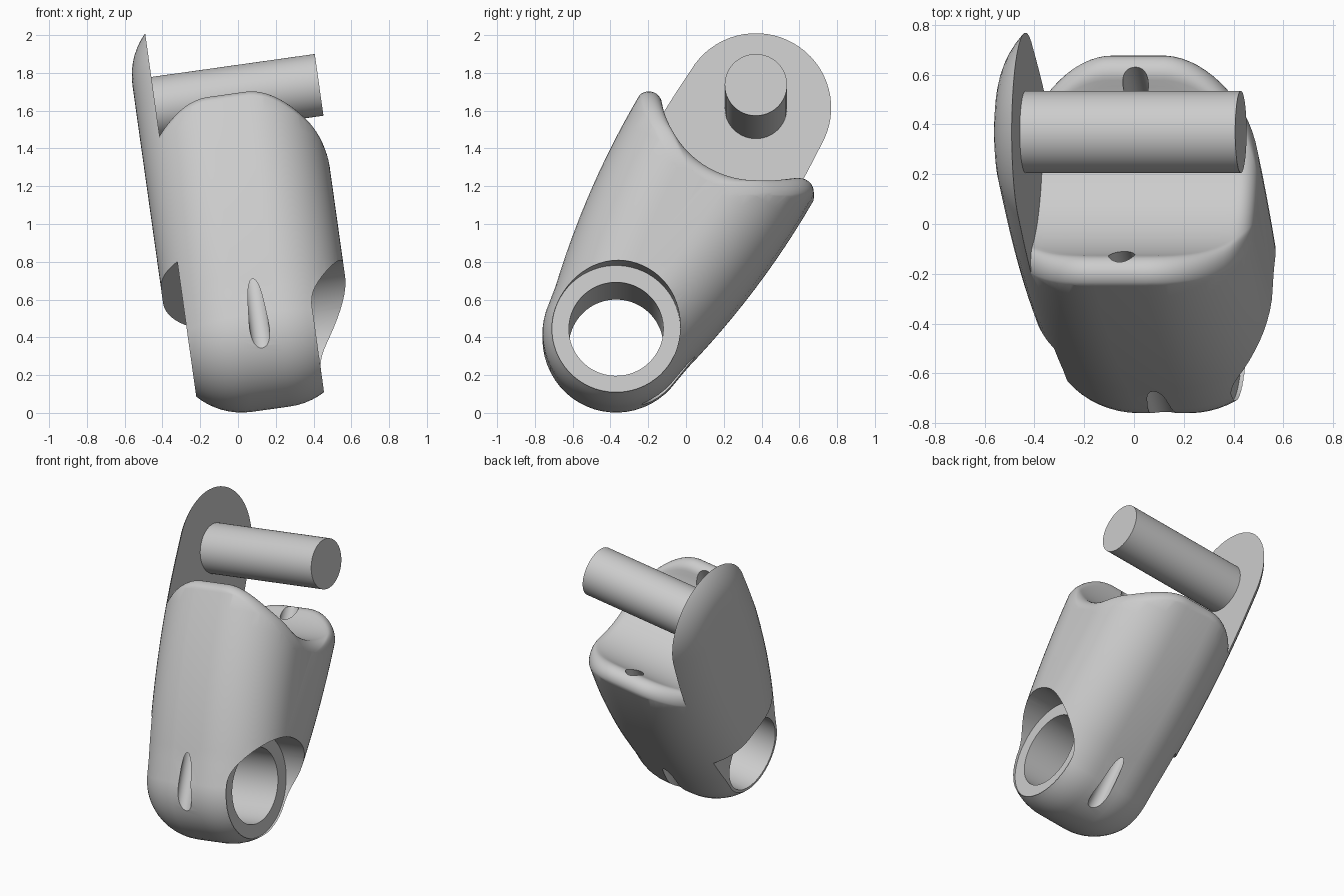
import bpy, bmesh
from math import sin, cos, asin, sqrt, pi, radians
from mathutils import Vector

cube = bpy.data.objects.get("Cube")
if cube:
    bpy.data.objects.remove(cube)

# Link dimensions: u across, s along the link, t through its depth
TILT = radians(8)
HALF, ROUND = 0.487, 0.385      # half width, corner rounding
LOW_R, TOP_R = 0.39, 0.52       # end radii of the outline
PIN_S, PIN_R = 1.474, 0.165     # pin position along the link, radius
PLATE_U = -0.382                # inner face of the side plate
SADDLE_R, LIP = 0.5, 0.07       # saddle radius, rim rounding

grey = bpy.data.materials.new("light_grey")
grey.use_nodes = True
colour = (0.6, 0.6, 0.6, 1)
grey.diffuse_color = colour
grey.node_tree.nodes["Principled BSDF"].inputs["Base Color"].default_value = colour


def place(u, s, t):
    """Link coordinates to the leaning, tilted pose."""
    u += 0.175
    y = -0.37 + 0.502 * s + 0.865 * t
    w = 0.385 + 0.865 * s - 0.502 * t
    return Vector((u * cos(TILT) - w * sin(TILT), y, u * sin(TILT) + w * cos(TILT)))


def loft(name, rings):
    """Closed solid through rings of equal point count."""
    bm = bmesh.new()
    rows = [[bm.verts.new(place(*p)) for p in ring] for ring in rings]
    n = len(rows[0])
    for a, b in zip(rows, rows[1:]):
        for i in range(n):
            j = (i + 1) % n
            bm.faces.new((a[i], a[j], b[j], b[i]))
    bm.faces.new(rows[0])
    bm.faces.new(rows[-1])
    bmesh.ops.recalc_face_normals(bm, faces=bm.faces)
    mesh = bpy.data.meshes.new(name)
    bm.to_mesh(mesh)
    bm.free()
    obj = bpy.data.objects.new(name, mesh)
    bpy.context.collection.objects.link(obj)
    mesh.materials.append(grey)
    return obj


def spread(a, b, n):
    return [a + (b - a) * i / (n - 1) for i in range(n)]


def cross_pin(name, s, r, u0, u1, n=64):
    """Cylinder running across the link."""
    angles = [2 * pi * i / n for i in range(n)]
    return loft(name, [[(u, s + r * cos(a), r * sin(a)) for a in angles] for u in (u0, u1)])


def inset(u):
    """How far the rounded outline has shrunk at u."""
    d = min(max(abs(u) - (HALF - ROUND), 0), ROUND)
    return ROUND - sqrt(ROUND ** 2 - d ** 2)


def outline(u):
    """Tapered stadium, shrunk towards both sides."""
    k = inset(u)
    pts = [(-(LOW_R - k) * cos(a), (LOW_R - k) * sin(a))
           for a in spread(radians(-78), radians(78), 25)]
    side = [(s, 0.39 + 0.25 * s - 0.11 * s * s - k) for s in spread(0.06, 1.42, 16)]
    pts += side
    pts += [(PIN_S + (TOP_R - k) * cos(a), (TOP_R - k) * sin(a))
            for a in spread(pi / 2, -pi / 2, 33)]
    pts += [(s, -t) for s, t in reversed(side)]
    return [(u, s, t) for s, t in pts]


def saddle(u):
    """Round trough about the pin, with a rolled rim at each end."""
    d = min(max(u - (HALF - LIP), 0), LIP)
    r = SADDLE_R + LIP - sqrt(LIP ** 2 - d ** 2)
    tc = 0.535 - inset(u) - LIP
    sc = PIN_S - sqrt((r + LIP) ** 2 - tc ** 2)
    b = asin(tc / (r + LIP))
    rim = [(sc + LIP * cos(a), tc + LIP * sin(a)) for a in spread(-b, radians(88), 12)][1:]
    rim += [(sc, 1), (2.4, 1)]
    arc = [(PIN_S - r * cos(a), r * sin(a)) for a in spread(-b, b, 33)]
    pts = [(s, -t) for s, t in reversed(rim)] + arc + rim
    return [(u, s, t) for s, t in pts]


# Rounded body
steps = [HALF - ROUND + ROUND * sin(a) for a in spread(0, pi / 2, 16)]
body = loft("link_body", [outline(u) for u in [-v for v in reversed(steps)] + steps])

# Cutters: saddle, side recess, bore, counterbore and two cord channels
flare = [HALF - LIP + LIP * sin(a) for a in spread(0, pi / 2, 9)]
cutters = [loft("saddle_cutter",
                [saddle(u) for u in spread(PLATE_U, HALF - LIP - 0.02, 26) + flare + [0.7]])]
cutters.append(loft("recess_cutter",
                    [[(u, -0.8, -0.8), (u, 0.326, -0.8), (u, 0.326, 0.8), (u, -0.8, 0.8)]
                     for u in (-0.7, PLATE_U)]))
cutters.append(cross_pin("bore_cutter", 0, 0.25, -0.75, 0.75))
cutters.append(cross_pin("counterbore_cutter", 0, 0.34, 0.275, 0.76))
for side in (-1, 1):
    turn = [2 * pi * i / 24 for i in range(24)]
    cutters.append(loft("channel_cutter",
                        [[(0.052 * cos(a), s, side * t + 0.052 * sin(a)) for a in turn]
                         for s, t in ((-0.5, 0.345), (1.4, 0.407))]))

bpy.context.view_layer.objects.active = body
for cutter in cutters:
    cutter.hide_render = True
    mod = body.modifiers.new(cutter.name, "BOOLEAN")
    mod.operation, mod.solver, mod.object = "DIFFERENCE", "EXACT", cutter
    bpy.ops.object.modifier_apply(modifier=mod.name)
for cutter in cutters:
    bpy.data.objects.remove(cutter)

# Hinge pin on the side plate
pin = cross_pin("hinge_pin", PIN_S, PIN_R, PLATE_U - 0.03, 0.492)

# Smooth surfaces with crisp edges
for obj in (body, pin):
    bpy.ops.object.select_all(action="DESELECT")
    obj.select_set(True)
    bpy.context.view_layer.objects.active = obj
    bpy.ops.object.shade_smooth_by_angle(angle=radians(30))
